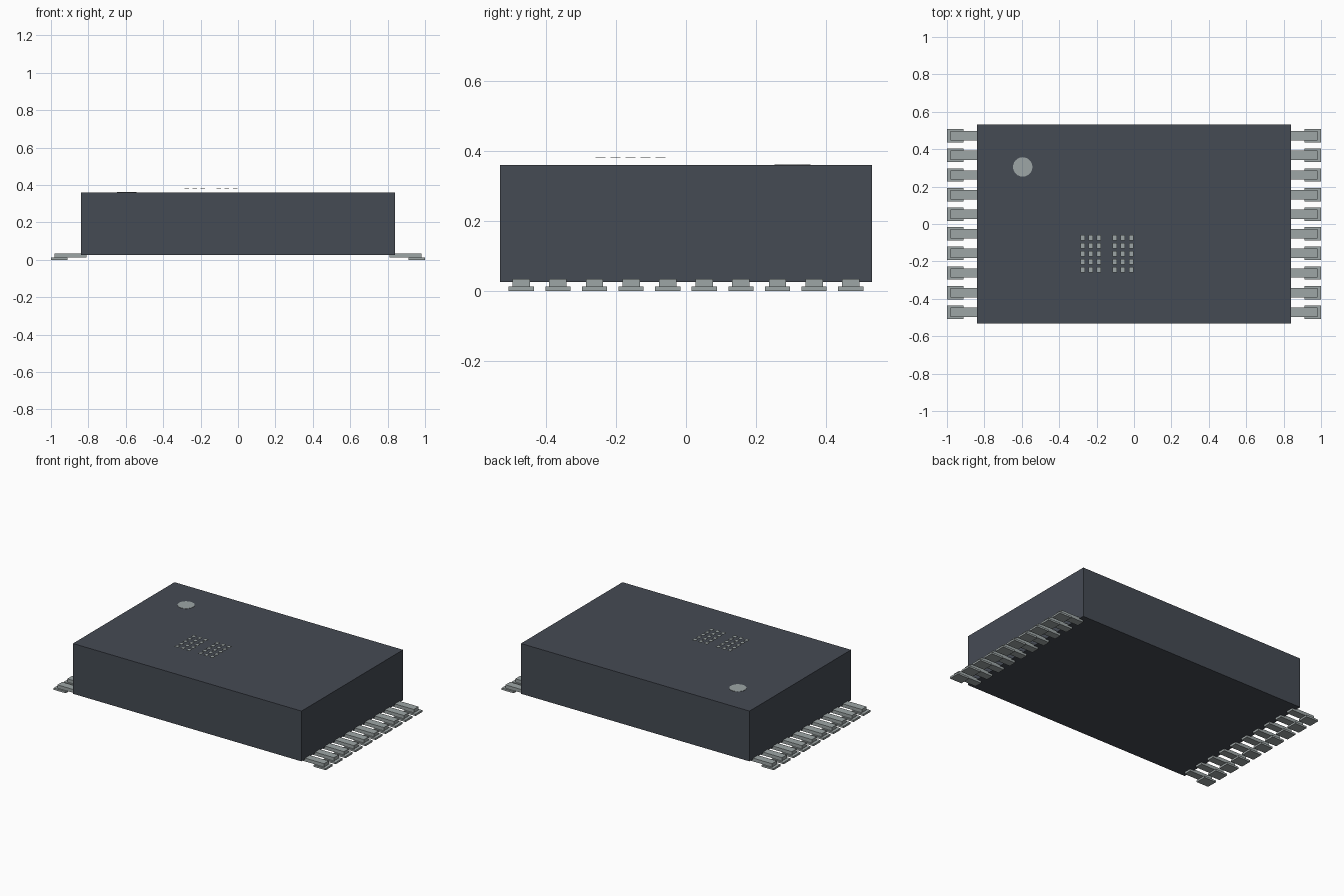
import bpy

cube = bpy.data.objects.get("Cube")
if cube:
    bpy.data.objects.remove(cube, do_unlink=True)


def make_material(name, colour):
    mat = bpy.data.materials.new(name)
    mat.use_nodes = True
    mat.diffuse_color = colour
    mat.node_tree.nodes["Principled BSDF"].inputs["Base Color"].default_value = colour
    return mat


body_grey = make_material("dark slate", (0.06, 0.07, 0.088, 1))
metal = make_material("pale metal grey", (0.34, 0.38, 0.38, 1))


def box(name, x, y, z, mat):
    """Box from (low, high) ranges on each axis."""
    spans = (x, y, z)
    centre = [(a + b) / 2 for a, b in spans]
    bpy.ops.mesh.primitive_cube_add(size=1, location=centre)
    obj = bpy.context.object
    obj.name = name
    obj.scale = [abs(b - a) for a, b in spans]
    bpy.ops.object.transform_apply(location=False, rotation=False, scale=True)
    obj.data.materials.append(mat)
    return obj


# Package body
TOP = 0.36
box("package_body", (-0.84, 0.84), (-0.533, 0.533), (0.026, TOP), body_grey)

# Two rows of pins, each with a narrow lead resting on a wider solder foot
PINS = 10
PITCH = 0.1048
for side, sign in (("left", 1), ("right", -1)):
    for i in range(PINS):
        y = (i - (PINS - 1) / 2) * PITCH
        box(f"{side}_lead_{i + 1}", (sign * 0.81, sign * 0.98),
            (y - 0.025, y + 0.025), (0.012, 0.034), metal)
        box(f"{side}_foot_{i + 1}", (sign * 0.912, sign),
            (y - 0.036, y + 0.036), (0, 0.012), metal)

# Round orientation marker
bpy.ops.mesh.primitive_cylinder_add(vertices=24, radius=0.052, depth=0.002,
                                    location=(-0.595, 0.305, TOP + 0.001))
marker = bpy.context.object
marker.name = "orientation_marker"
marker.data.materials.append(metal)

# Two plain blocks of small plates hovering just above the top
STEP = 0.043
for block in range(2):
    for col in range(3):
        for row in range(5):
            x = -0.274 + (block * 4 + col) * STEP
            y = -0.073 - row * STEP
            box(f"surface_dot_{block + 1}_{col + 1}_{row + 1}",
                (x - 0.012, x + 0.012), (y - 0.014, y + 0.014),
                (0.382, 0.384), metal)
